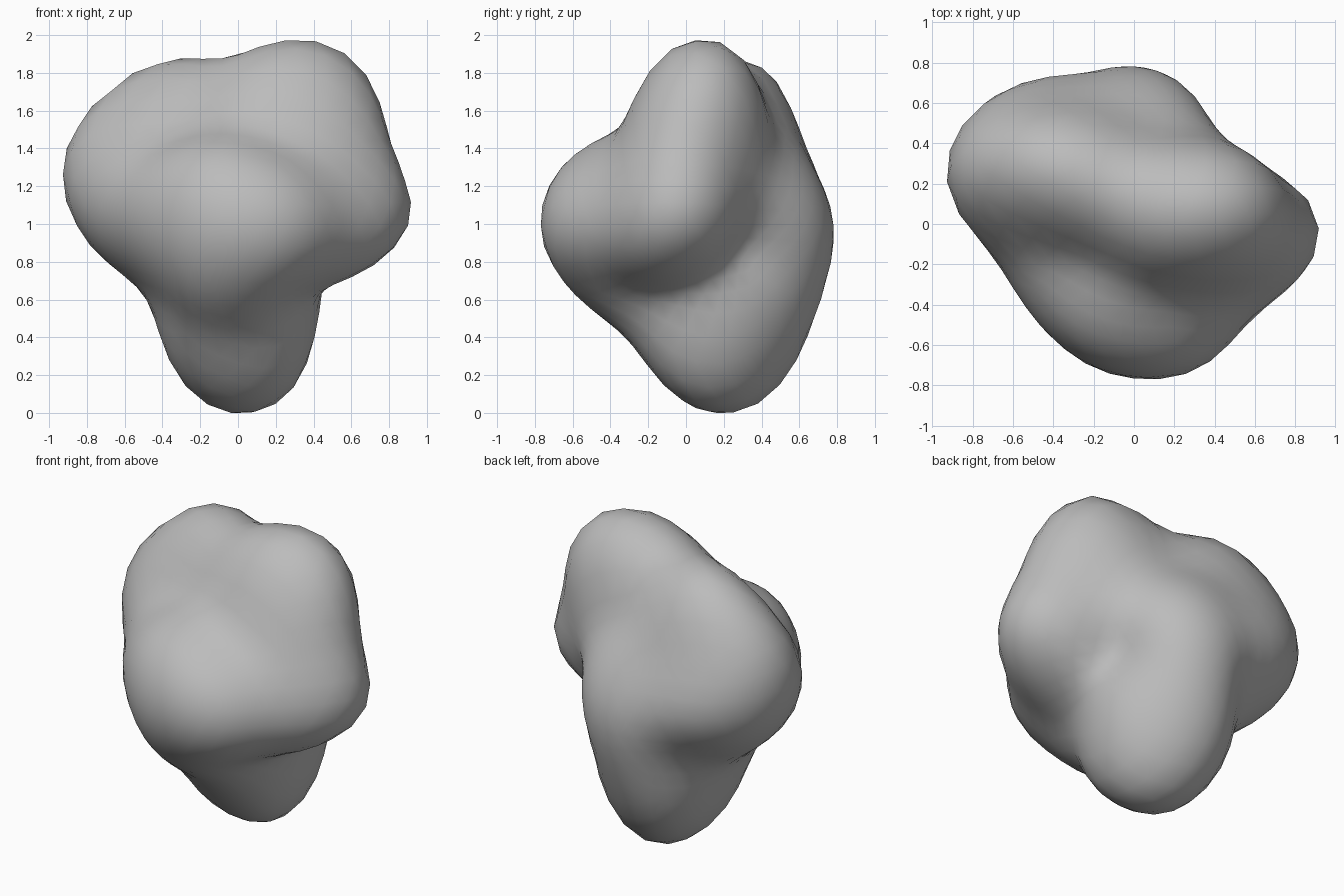
import bpy
import bmesh
from math import exp
from mathutils import Vector

default_cube = bpy.data.objects.get("Cube")
if default_cube:
    bpy.data.objects.remove(default_cube, do_unlink=True)

CENTRE = Vector((0, .05, 1))
SHARPNESS = 10

# Crests and hollows that the skin of the boulder passes through
LANDMARKS = {
    "foot": [(-.02, .17, 0), (.37, .25, .32), (-.37, .2, .3), (0, .57, .27),
             (-.05, -.1, .15), (0, -.37, .45), (.44, .15, .58)],
    "left_lobe": [(.91, -.11, 1.1), (.8, 0, 1.47), (.75, -.1, .8),
                  (.53, 0, .72), (.58, .34, 1.33)],
    "peak": [(.42, .06, 1.99), (.71, .03, 1.75), (.4, -.18, 1.8),
             (.03, .15, 1.91), (.22, .43, 1.6)],
    "right_shoulder": [(-.48, .3, 1.85), (-.91, .37, 1.24), (-.78, .32, 1.62),
                       (-.45, -.05, 1.6), (-.77, .23, .88), (-.48, .05, .62)],
    "front_lobe": [(.05, -.77, 1.02), (-.1, -.63, 1.33), (-.05, -.6, .65),
                   (-.46, -.51, 1.02), (.45, -.62, 1), (.65, -.41, 1.05)],
    "front_hollows": [(0, -.34, 1.53), (.45, -.4, 1.37), (-.67, -.2, 1.15),
                      (-.5, -.25, .75), (.4, -.33, .68), (-.48, -.25, 1.38)],
    "back": [(.08, .77, .93), (.06, .7, .6), (-.7, .63, 1.22),
             (-.45, .59, 1.52), (.15, .61, 1.32), (-.4, .55, .75),
             (-.12, .63, 1.4)],
    "side_hollow": [(.39, .33, .88), (.32, .6, .95), (.3, .5, .55),
                    (.43, .45, 1.2)],
}

offsets = [Vector(p) - CENTRE for group in LANDMARKS.values() for p in group]
directions = [o.normalized() for o in offsets]
radii = [o.length for o in offsets]
values = list(radii)


def radius(direction):
    """Smooth blend of the landmark radii around one direction."""
    weights = [exp(SHARPNESS * (direction.dot(d) - 1)) for d in directions]
    return sum(w * v for w, v in zip(weights, values)) / sum(weights)


# Sharpen the blend until it meets the landmarks closely
for step in range(30):
    errors = [r - radius(d) for r, d in zip(radii, directions)]
    values = [v + .7 * e for v, e in zip(values, errors)]

# Boulder: a ball pushed in and out
bm = bmesh.new()
bmesh.ops.create_icosphere(bm, subdivisions=4, radius=1)
for vert in bm.verts:
    direction = vert.co.normalized()
    vert.co = CENTRE + direction * radius(direction)

# Rest it on the ground
lowest = min(v.co.z for v in bm.verts)
bmesh.ops.translate(bm, verts=bm.verts, vec=(0, 0, -lowest))

for face in bm.faces:
    face.smooth = True
mesh = bpy.data.meshes.new("boulder")
bm.to_mesh(mesh)
bm.free()
boulder = bpy.data.objects.new("boulder", mesh)
bpy.context.collection.objects.link(boulder)

# Plain grey stone
GREY = (.5, .5, .5, 1)
stone = bpy.data.materials.new("grey_stone")
stone.use_nodes = True
stone.diffuse_color = GREY
stone.node_tree.nodes["Principled BSDF"].inputs["Base Color"].default_value = GREY
mesh.materials.append(stone)
